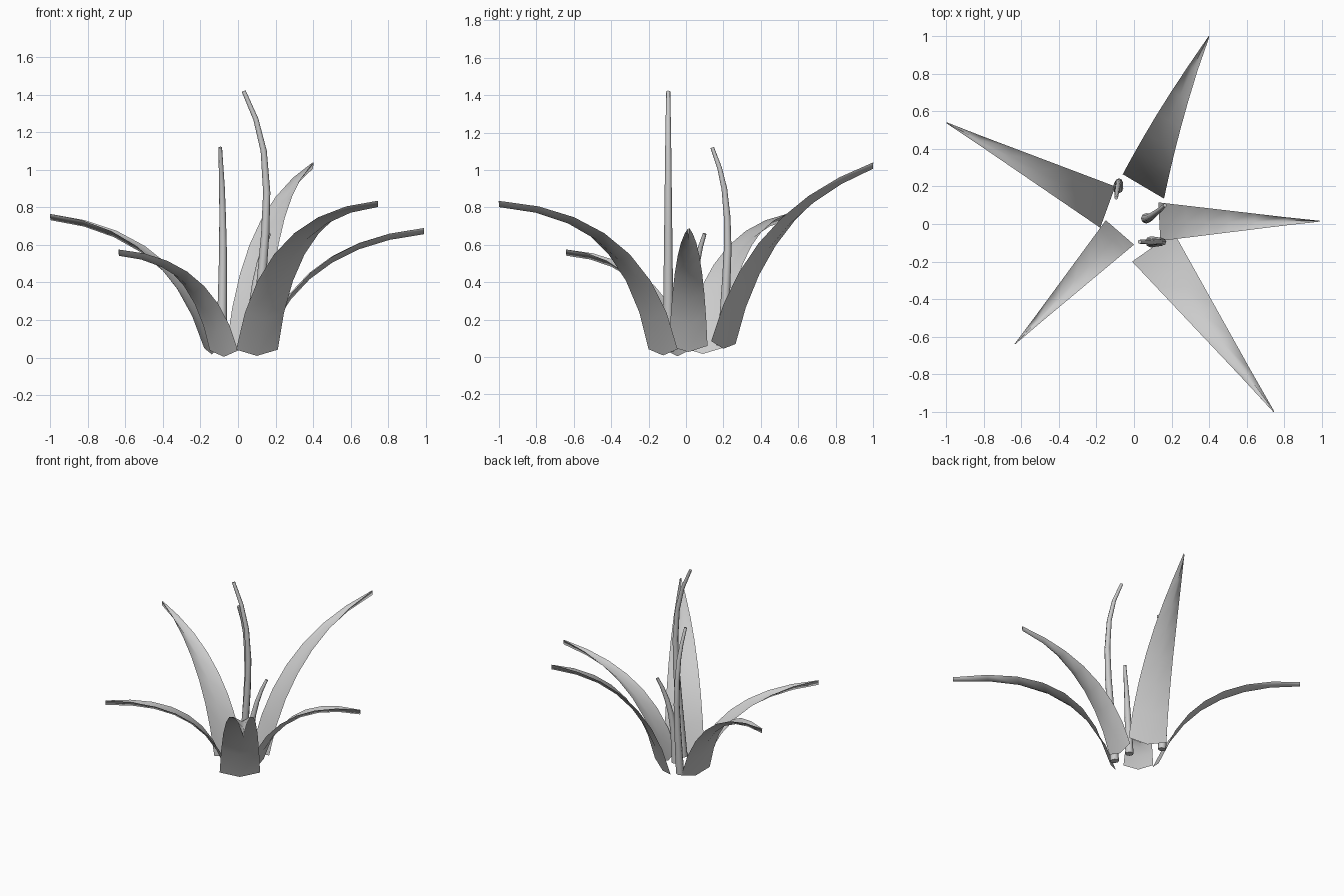
import bpy
import bmesh
import math
from mathutils import Vector

if "Cube" in bpy.data.objects:
    bpy.data.objects.remove(bpy.data.objects["Cube"])


def leaf(name, left, right, tip, a, b, bow=(0, 0), fold=0.033, steps=7):
    """Sheet tapering from a wide base to a point, bent along a quadratic arc, with a sunken midrib."""
    left, right, tip = Vector(left), Vector(right), Vector(tip)
    centre = (left + right) / 2
    half = (right - left) / 2
    verts, faces = [], []
    for i in range(steps + 1):
        t = i / steps
        out = 2 * t * (1 - t) * a + t * t      # share of the reach
        up = 2 * t * (1 - t) * b + t * t       # share of the height
        side = 4 * out * (1 - out)             # sideways bow, strongest halfway
        p = Vector((centre.x + (tip.x - centre.x) * out + bow[0] * side,
                    centre.y + (tip.y - centre.y) * out + bow[1] * side,
                    centre.z + (tip.z - centre.z) * up))
        w = half * max(1 - out, 0.02)
        w.z = half.z * (1 - out)
        verts += [p - w, p - Vector((0, 0, fold)), p + w]
    for i in range(steps):
        k = 3 * i
        faces += [(k, k + 1, k + 4, k + 3), (k + 1, k + 2, k + 5, k + 4)]
    me = bpy.data.meshes.new(name)
    me.from_pydata(verts, [], faces)
    me.polygons.foreach_set("use_smooth", [True] * len(faces))
    ob = bpy.data.objects.new(name, me)
    bpy.context.collection.objects.link(ob)


def stem(name, points, r0, r1):
    """Round tapered tube through a few points."""
    cu = bpy.data.curves.new(name, 'CURVE')
    cu.dimensions = '3D'
    cu.bevel_depth = 1.0
    cu.bevel_resolution = 2
    cu.use_fill_caps = True
    sp = cu.splines.new('POLY')
    sp.points.add(len(points) - 1)
    for i, p in enumerate(points):
        sp.points[i].co = (*p, 1)
        sp.points[i].radius = r0 + (r1 - r0) * i / (len(points) - 1)
    ob = bpy.data.objects.new(name, cu)
    bpy.context.collection.objects.link(ob)
    bpy.ops.object.select_all(action='DESELECT')
    ob.select_set(True)
    bpy.context.view_layer.objects.active = ob
    bpy.ops.object.convert(target='MESH')
    ob = bpy.context.view_layer.objects.active
    # Weld the caps on and point all faces outwards
    bm = bmesh.new()
    bm.from_mesh(ob.data)
    bmesh.ops.remove_doubles(bm, verts=bm.verts, dist=0.0005)
    bmesh.ops.recalc_face_normals(bm, faces=bm.faces)
    bm.to_mesh(ob.data)
    bm.free()
    bpy.ops.object.shade_smooth_by_angle(angle=math.radians(65))


# Five arching leaves: base corners, tip, bend
leaf("leaf_back", (0.16, 0.135, 0.085), (-0.06, 0.265, 0.07), (0.40, 1.0, 1.04), 0.21, 0.74,
     bow=(-0.014, 0.006))
leaf("leaf_back_left", (-0.10, 0.20, 0.05), (-0.18, -0.02, 0.05), (-1.0, 0.54, 0.765), 0.235, 0.89)
leaf("leaf_front_left", (-0.15, 0.02, 0.037), (0.0, -0.11, 0.037), (-0.635, -0.64, 0.575), 0.205, 0.93)
leaf("leaf_front_right", (-0.01, -0.20, 0.042), (0.212, -0.045, 0.042), (0.745, -1.0, 0.835), 0.17, 0.93)
leaf("leaf_right", (0.14, -0.09, 0.06), (0.13, 0.115, 0.06), (0.99, 0.015, 0.69), 0.215, 0.89)

# Three upright shoots
stem("shoot_tall", [(0.09, -0.095, 0.03), (0.108, -0.095, 0.23), (0.127, -0.095, 0.44),
                    (0.145, -0.095, 0.66), (0.153, -0.095, 0.88), (0.137, -0.095, 1.10),
                    (0.095, -0.095, 1.27), (0.03, -0.095, 1.42)], 0.030, 0.011)
stem("shoot_middle", [(-0.085, 0.19, 0.06), (-0.085, 0.205, 0.22), (-0.082, 0.215, 0.40),
                      (-0.08, 0.223, 0.58), (-0.082, 0.22, 0.75), (-0.085, 0.205, 0.90),
                      (-0.09, 0.18, 1.01), (-0.095, 0.14, 1.12)], 0.028, 0.010)
stem("shoot_short", [(0.065, 0.03, 0.04), (0.07, 0.03, 0.15), (0.08, 0.033, 0.28),
                     (0.095, 0.043, 0.40), (0.115, 0.058, 0.50), (0.14, 0.078, 0.59),
                     (0.165, 0.10, 0.66)], 0.028, 0.010)
